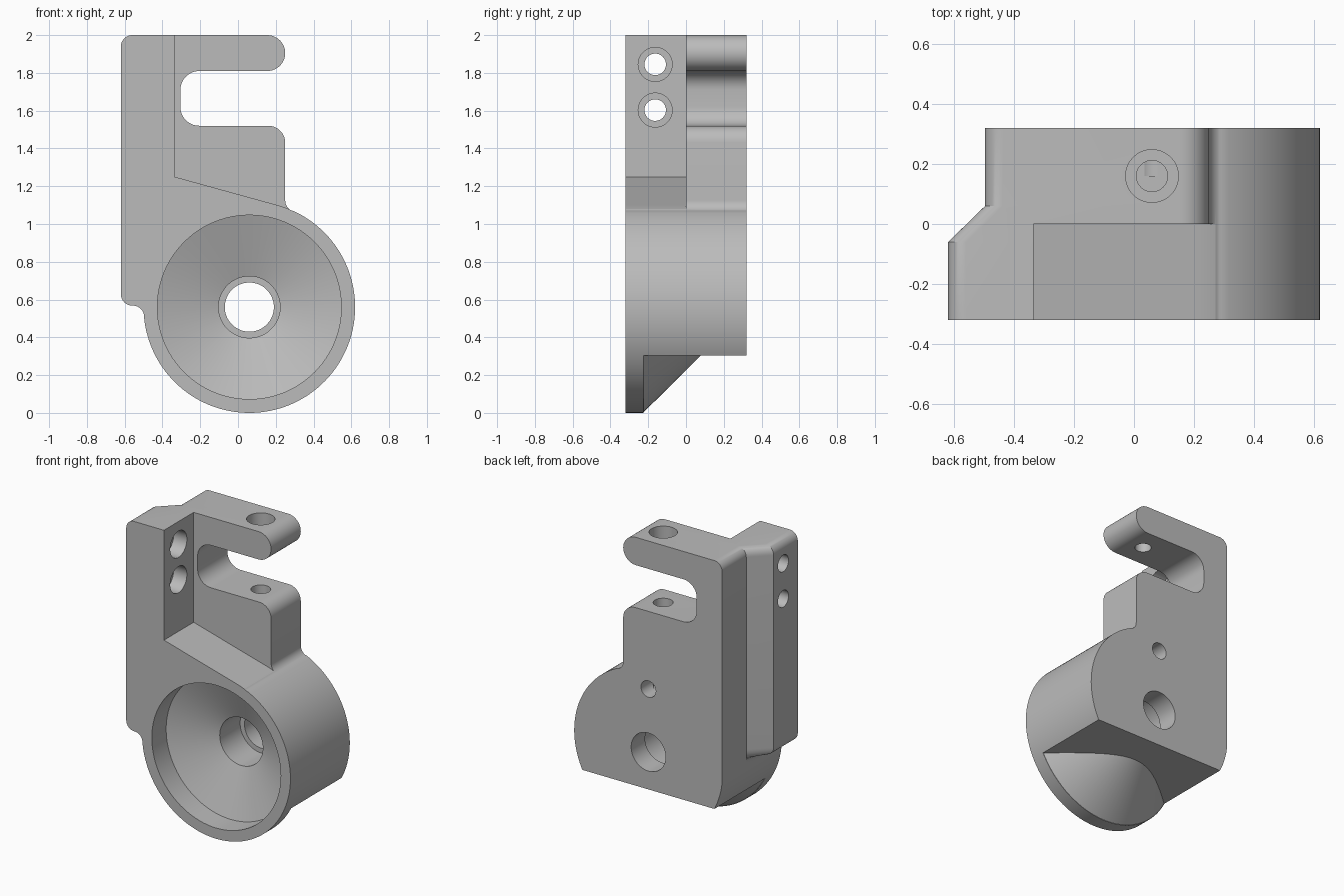
import bpy, bmesh, math
from mathutils import Matrix, Vector

cube = bpy.data.objects.get("Cube")
if cube:
    bpy.data.objects.remove(cube, do_unlink=True)

grey = bpy.data.materials.new("plain grey")
grey.use_nodes = True
colour = (0.5, 0.5, 0.5, 1)
grey.diffuse_color = colour
grey.node_tree.nodes["Principled BSDF"].inputs["Base Color"].default_value = colour

CX, CZ, R = 0.06, 0.56, 0.56      # dish axis and outer radius
FRONT, BACK = -0.32, 0.32
LEFT, STEP = -0.62, -0.497        # outer edge in front, stepped edge behind


def arc(cx, cz, r, a0, a1, n=10):
    angles = [math.radians(a0 + (a1 - a0) * i / n) for i in range(n + 1)]
    return [(cx + r * math.cos(a), cz + r * math.sin(a)) for a in angles]


def loft(name, rings, closed=False):
    """Skin equal-length rings of points and cap (or join) the ends."""
    bm = bmesh.new()
    loops = [[bm.verts.new(p) for p in ring] for ring in rings]
    n = len(loops[0])
    for a, b in zip(loops, loops[1:]):
        for i in range(n):
            j = (i + 1) % n
            bm.faces.new((a[i], a[j], b[j], b[i]))
    bm.faces.new(loops[0])
    bm.faces.new(loops[-1])
    bmesh.ops.recalc_face_normals(bm, faces=bm.faces)
    mesh = bpy.data.meshes.new(name)
    bm.to_mesh(mesh)
    bm.free()
    mesh.materials.append(grey)
    ob = bpy.data.objects.new(name, mesh)
    bpy.context.collection.objects.link(ob)
    return ob


def turned(name, axis, origin, stations, n=48):
    """Solid of revolution: stations are (position along axis, radius)."""
    u, v = {"X": ((0, 1, 0), (0, 0, 1)), "Y": ((1, 0, 0), (0, 0, 1)),
            "Z": ((1, 0, 0), (0, 1, 0))}[axis]
    u, v = Vector(u), Vector(v)
    w = u.cross(v)
    w = Vector([abs(c) for c in w])
    turn = [math.tau * i / n for i in range(n)]
    return loft(name, [[Vector(origin) + w * t + r * (u * math.cos(a) + v * math.sin(a))
                        for a in turn] for t, r in stations])


def prism(name, outline, y0, y1):
    return loft(name, [[(x, y, z) for x, z in outline] for y in (y0, y1)])


def combine(body, tool, operation="DIFFERENCE"):
    tool.hide_render = True
    mod = body.modifiers.new("combine", "BOOLEAN")
    mod.operation = operation
    mod.solver = "EXACT"
    mod.object = tool
    bpy.context.view_layer.objects.active = body
    bpy.ops.object.modifier_apply(modifier=mod.name)
    bpy.data.objects.remove(tool, do_unlink=True)


# Bracket outline, clockwise from the upper outer corner
corner = arc(LEFT + 0.06, 1.94, 0.06, 180, 90)
rest = (arc(0.155, 1.905, 0.095, 90, -90, 20)           # upper arm tip
        + arc(-0.205, 1.71, 0.1, 90, 180)               # slot
        + arc(-0.205, 1.62, 0.1, 180, 270)
        + arc(0.16, 1.43, 0.09, 90, 0)                  # lower arm
        + arc(0.31, 1.125, 0.06, 180, 245)
        + arc(CX, CZ, R, 65.5, -174.8, 90)              # round housing
        + arc(-0.557, 0.508, 0.06, 4, 90)[1:]
        + arc(LEFT + 0.06, 0.628, 0.06, 270, 180))


def ring(y, edge):
    pts = [(x + edge - LEFT, z) for x, z in corner] + [(max(x, edge), z) for x, z in rest]
    return [(x, y, z) for x, z in pts]


body = loft("bracket_body", [ring(FRONT, LEFT), ring(-0.06, LEFT),
                             ring(0.06, STEP), ring(BACK, STEP)])

# Front recess beside the upright strip
recess = ([(-0.335, 1.25)] + arc(CX, CZ, R, 75, 65.7, 4)
          + [(0.4, 1.1), (0.7, 1.1), (0.7, 2.2), (-0.335, 2.2)])
combine(body, prism("recess_cutter", recess, -0.5, 0))

# Flat underside, with the cone of the dish standing out below it
combine(body, prism("underside_cutter",
                    [(-1, -0.2), (1, -0.2), (1, 0.305), (-1, 0.305)], -0.225, 0.6))
combine(body, turned("dish_cone", "Y", (CX, 0, CZ),
                     [(-0.27, 0.55), (-0.225, 0.5575), (0.1, 0.235)], 96), "UNION")

# Dish, stepped bore and small rear hole
combine(body, turned("dish_cutter", "Y", (CX, 0, CZ),
                     [(-0.5, 0.487), (-0.165, 0.487), (-0.05, 0.163), (0.17, 0.163),
                      (0.17, 0.13), (0.5, 0.13)], 96))

# Vertical screw holes through the two arms
combine(body, turned("upper_arm_hole", "Z", (CX, 0.16, 0),
                     [(1.7, 0.052), (1.9, 0.052), (1.9, 0.088), (2.1, 0.088)]))
combine(body, turned("lower_arm_hole", "Z", (CX, 0.16, 0), [(0.94, 0.062), (1.6, 0.062)]))
combine(body, turned("rear_hole", "Y", (CX, 0, 0.99), [(0.16, 0.056), (0.5, 0.056)]))

# Two counterbored side holes in the upright strip
for z in (1.845, 1.603):
    combine(body, turned("side_hole", "X", (0, -0.163, z),
                         [(-0.8, 0.057), (-0.435, 0.057), (-0.435, 0.09), (-0.32, 0.09)]))

# Smooth curved faces, keep machined edges sharp
bpy.ops.object.select_all(action="DESELECT")
body.select_set(True)
bpy.context.view_layer.objects.active = body
bpy.ops.object.shade_smooth_by_angle(angle=math.radians(25))
